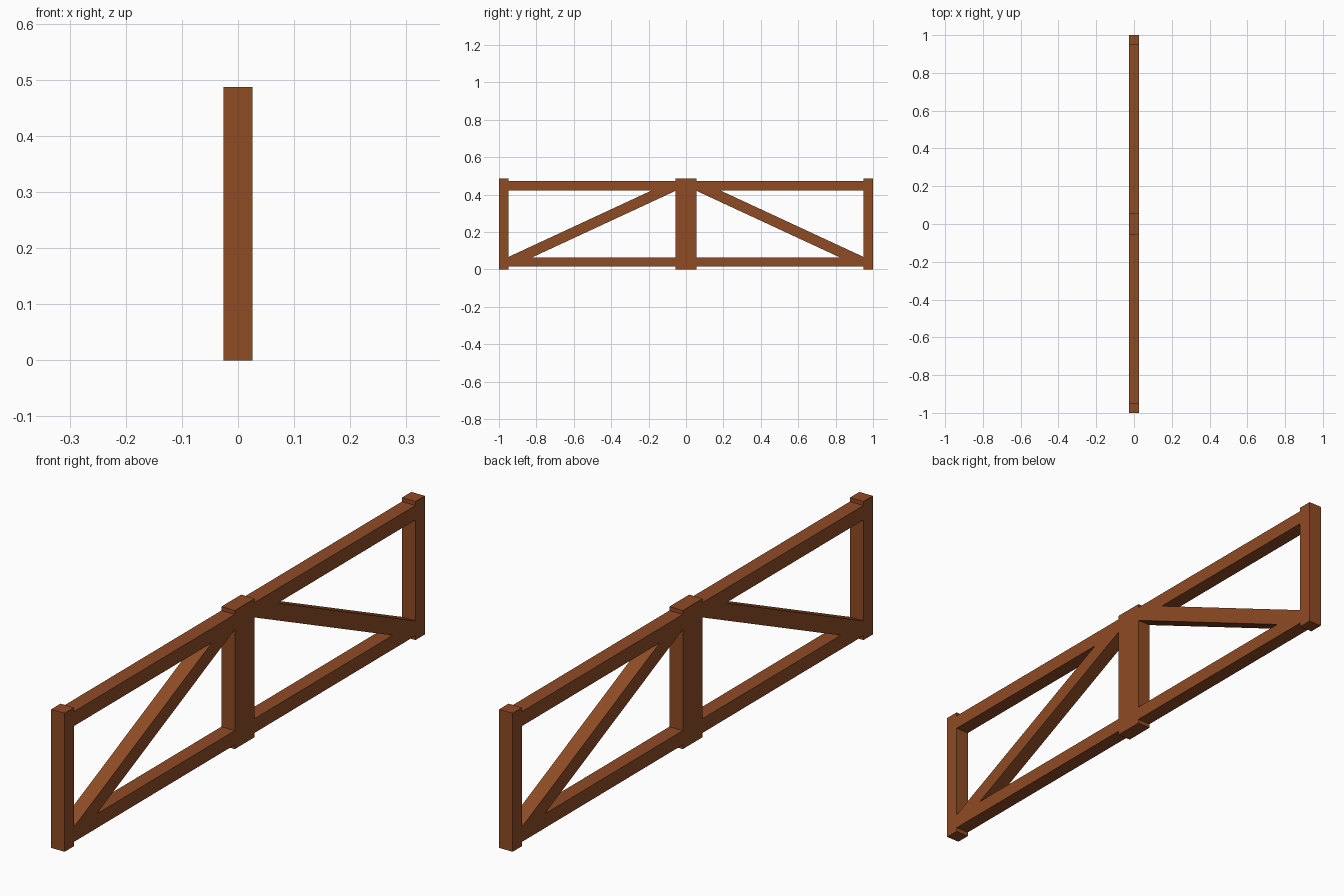
import bpy, bmesh

if "Cube" in bpy.data.objects:
    bpy.data.objects.remove(bpy.data.objects["Cube"])

W = 0.026          # half thickness of every timber
H = 0.487          # post height

wood = bpy.data.materials.new("brown_wood")
wood.diffuse_color = (0.275, 0.070, 0.018, 1)
wood.use_nodes = True
wood.node_tree.nodes["Principled BSDF"].inputs["Base Color"].default_value = wood.diffuse_color


def timber(name, profile):
    """Extrude a (y, z) outline across the full thickness."""
    bm = bmesh.new()
    face = bm.faces.new([bm.verts.new((-W, y, z)) for y, z in profile])
    ext = bmesh.ops.extrude_face_region(bm, geom=[face])
    moved = [v for v in ext["geom"] if isinstance(v, bmesh.types.BMVert)]
    bmesh.ops.translate(bm, verts=moved, vec=(2 * W, 0, 0))
    bmesh.ops.recalc_face_normals(bm, faces=bm.faces)
    mesh = bpy.data.meshes.new(name)
    bm.to_mesh(mesh)
    bm.free()
    mesh.materials.append(wood)
    obj = bpy.data.objects.new(name, mesh)
    bpy.context.collection.objects.link(obj)
    return obj


def board(y0, y1, z0, z1):
    return [(y0, z0), (y1, z0), (y1, z1), (y0, z1)]


def brace_y(z):
    """Centre line of the diagonal brace."""
    return 0.118 + (0.422 - z) / 0.464


# Two mirrored bays, meeting at the paired centre posts
parts = {
    "end_post": board(0.948, 1.0, 0, H),
    "centre_post": board(0, 0.055, 0, H),
    "bottom_rail": board(0.055, 0.948, 0.015, 0.065),
    "top_rail": board(0.055, 0.948, 0.422, 0.473),
    "diagonal_brace": [(brace_y(z) + d, z) for z, d in
                       ((0.06, -0.066), (0.06, 0.066), (0.43, 0.066), (0.43, -0.066))],
}
for side, sign in (("front", -1), ("back", 1)):
    for name, profile in parts.items():
        timber(f"{side}_{name}", [(sign * y, z) for y, z in profile])
